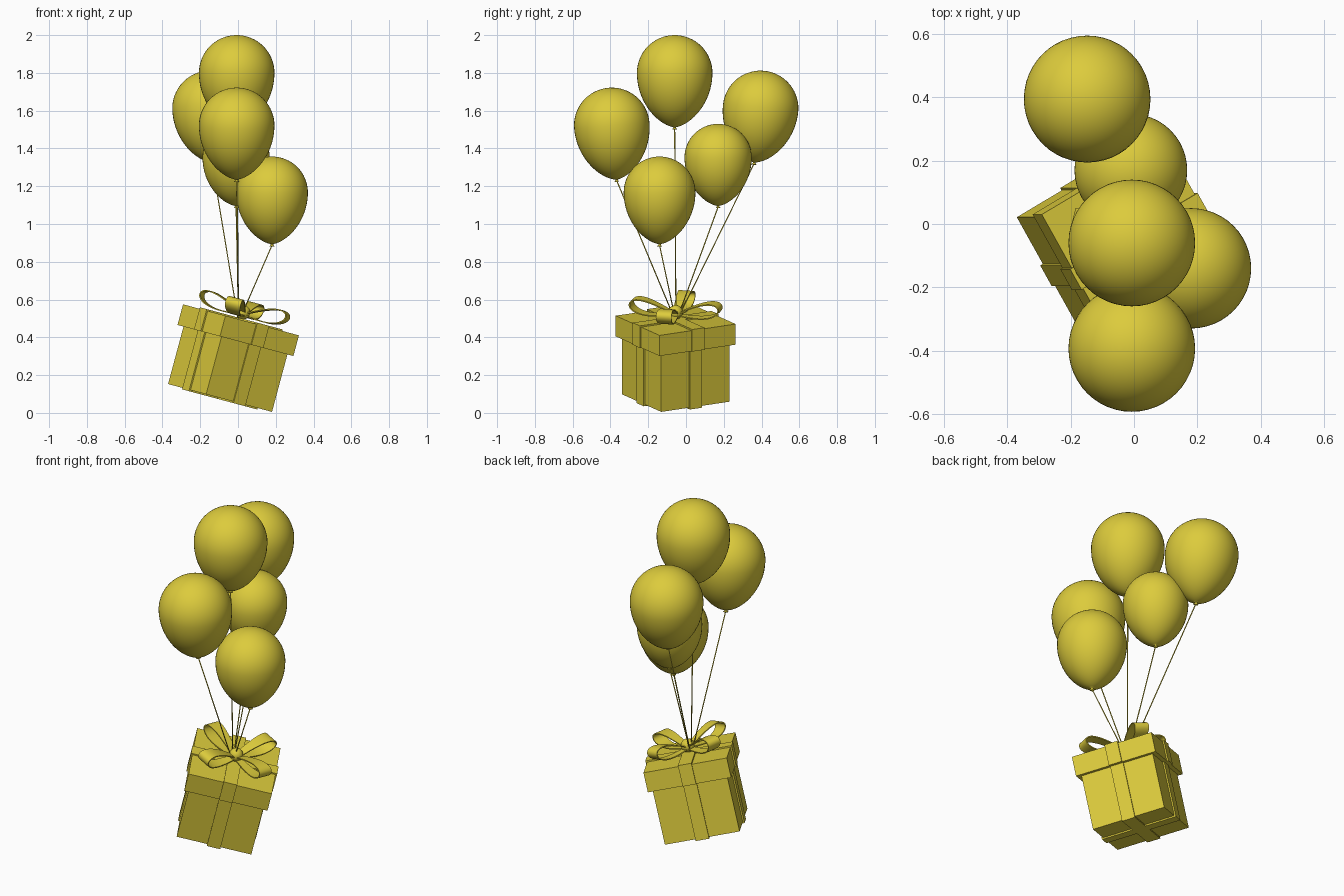
import bpy, bmesh, math
from mathutils import Matrix, Vector

if "Cube" in bpy.data.objects:
    bpy.data.objects.remove(bpy.data.objects["Cube"])

yellow = bpy.data.materials.new("golden yellow")
yellow.diffuse_color = (0.72, 0.60, 0.045, 1)
yellow.use_nodes = True
yellow.node_tree.nodes["Principled BSDF"].inputs["Base Color"].default_value = yellow.diffuse_color

# Gift frame: turned 30 degrees, then tipped 15 degrees
GIFT = (Matrix.Translation((-0.095, -0.055, 0.079))
        @ Matrix.Rotation(math.radians(15), 4, 'Y')
        @ Matrix.Rotation(math.radians(30), 4, 'Z'))
LID_TOP = 0.428


def finish(bm, name, matrix, smooth=False):
    bmesh.ops.recalc_face_normals(bm, faces=bm.faces)
    for f in bm.faces:
        f.smooth = smooth
    me = bpy.data.meshes.new(name)
    bm.to_mesh(me)
    bm.free()
    me.materials.append(yellow)
    ob = bpy.data.objects.new(name, me)
    ob.matrix_world = matrix
    bpy.context.collection.objects.link(ob)
    return ob


def box(name, sx, sy, z0, z1):
    bm = bmesh.new()
    bmesh.ops.create_cube(bm, size=1, matrix=Matrix.Translation((0, 0, (z0 + z1) / 2))
                          @ Matrix.Diagonal((sx, sy, z1 - z0, 1)))
    return finish(bm, name, GIFT)


def lathe(name, profile, matrix, steps=48):
    bm = bmesh.new()
    vs = [bm.verts.new((r, 0, z)) for r, z in profile]
    es = [bm.edges.new(p) for p in zip(vs, vs[1:])]
    bmesh.ops.spin(bm, geom=vs + es, cent=(0, 0, 0), axis=(0, 0, 1),
                   angle=2 * math.pi, steps=steps)
    bmesh.ops.remove_doubles(bm, verts=bm.verts, dist=1e-5)
    return finish(bm, name, matrix, True)


# Box, lid and crossed ribbons
S, L, W, T = 0.417, 0.465, 0.075, 0.008
box("gift_box", S, S, 0, 0.33)
box("gift_lid", L, L, 0.315, LID_TOP)
for tag, swap in (("a", False), ("b", True)):
    for part, size, z0, z1 in (("box", S, -T, 0.33), ("lid", L, 0.315, LID_TOP + T)):
        d = (size + 2 * T, W)
        box(f"{part}_ribbon_{tag}", *(d[::-1] if swap else d), z0, z1)

# Bow: four teardrop loops and a round knot
for i in range(4):
    bm = bmesh.new()
    rows = []
    n = 40
    for k in range(n + 1):
        t = 2 * math.pi * k / n
        x = 0.243 * math.sin(t / 2)
        z = 0.03 + 0.19 * x + 0.038 * math.sin(t)
        w = 0.018 + 0.025 * math.sin(t / 2)
        rows.append([bm.verts.new((x, s * w, z)) for s in (-1, 1)])
    for a, b in zip(rows, rows[1:]):
        bm.faces.new((a[0], a[1], b[1], b[0]))
    turn = Matrix.Rotation(math.radians(45 + 90 * i), 4, 'Z')
    ob = finish(bm, f"bow_loop_{i + 1}", GIFT @ Matrix.Translation((0, 0, LID_TOP)) @ turn)
    mod = ob.modifiers.new("thickness", 'SOLIDIFY')
    mod.thickness = 0.006
    mod.offset = 0
    bpy.ops.object.select_all(action='DESELECT')
    ob.select_set(True)
    bpy.context.view_layer.objects.active = ob
    bpy.ops.object.modifier_apply(modifier=mod.name)
    bpy.ops.object.shade_smooth_by_angle(angle=math.radians(40))

bm = bmesh.new()
bmesh.ops.create_uvsphere(bm, u_segments=24, v_segments=16, radius=0.038)
finish(bm, "bow_knot", GIFT @ Matrix.Translation((0, 0, LID_TOP + 0.042)), True)

# Balloon profile, unit radius: round top, drawn-in bottom, flared neck
profile = [(math.cos(a), math.sin(a)) for a in
           (math.pi / 2 * (1 - k / 16) for k in range(17))]
profile[0] = (0, 1)
for k in range(1, 20):
    a = math.pi / 2 * k / 20
    profile.append((math.cos(a) ** 1.25, -1.44 * math.sin(a)))
profile += [(0.03, -1.45), (0.07, -1.5), (0, -1.5)]

# Balloons: centre x, y, top z, radius, lean of the neck in x, y
balloons = [(-0.007, -0.06, 2.0, 0.20, 0, 0),
            (-0.148, 0.395, 1.812, 0.20, 0.012, -0.035),
            (-0.007, -0.393, 1.722, 0.20, 0, 0.027),
            (0.18, -0.14, 1.357, 0.19, 0, 0),
            (-0.01, 0.17, 1.53, 0.178, 0, 0)]
tie = Vector((0.003, -0.053, 0.48))
for i, (x, y, top, r, lx, ly) in enumerate(balloons, 1):
    c = Vector((x, y, top - r))
    up = Vector((-lx, -ly, 0.3)).normalized()
    rot = Vector((0, 0, 1)).rotation_difference(up).to_matrix().to_4x4()
    lathe(f"balloon_{i}", profile,
          Matrix.Translation(c) @ rot @ Matrix.Scale(r, 4))
    # String from the neck down to the bow
    neck = c - up * r * 1.47
    d = neck - tie
    bm = bmesh.new()
    bmesh.ops.create_cone(bm, cap_ends=True, segments=8, radius1=0.003,
                          radius2=0.003, depth=d.length)
    finish(bm, f"string_{i}", Matrix.Translation((neck + tie) / 2)
           @ d.to_track_quat('Z', 'Y').to_matrix().to_4x4(), True)
